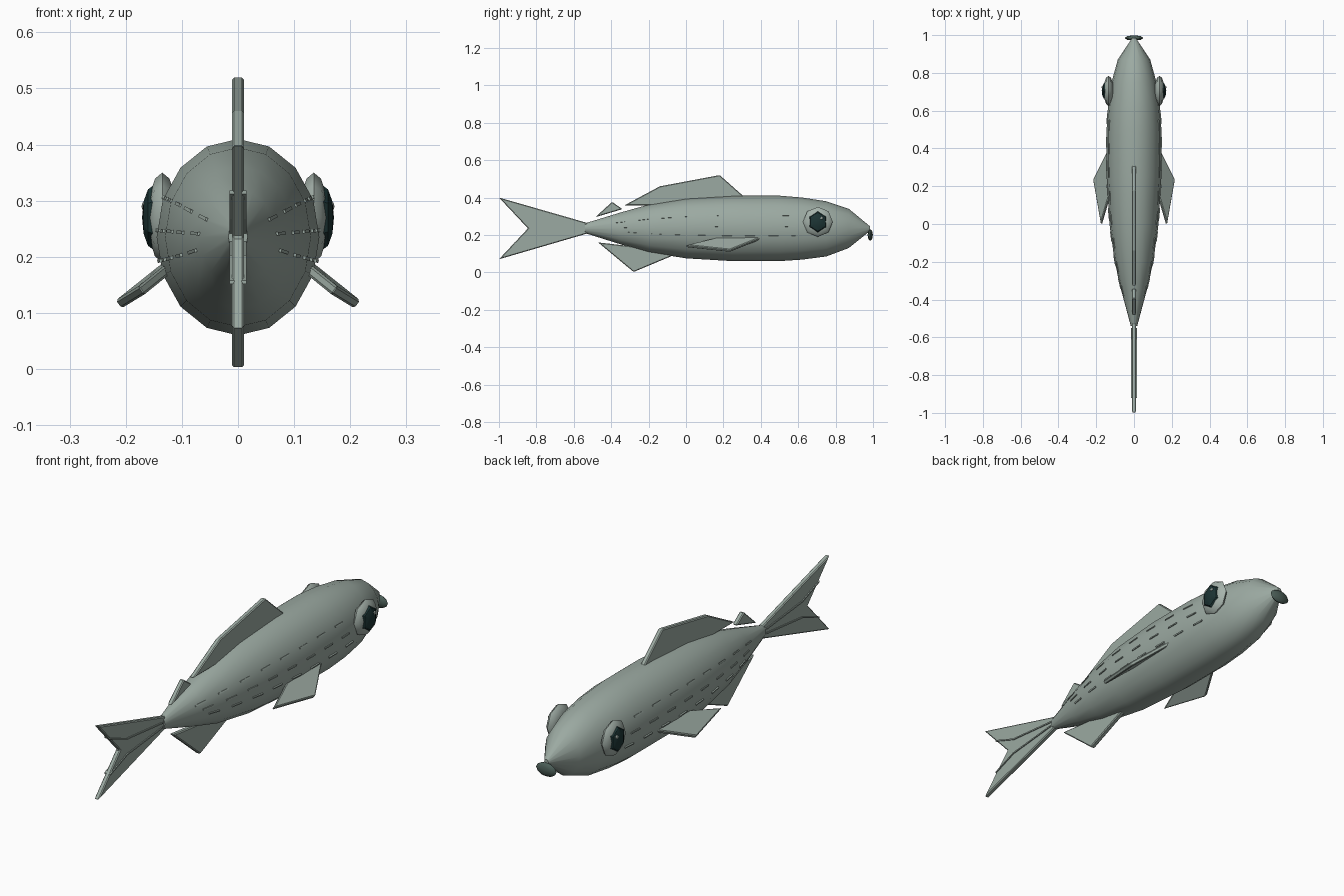
import bpy, bmesh, math
from mathutils import Vector

if "Cube" in bpy.data.objects:
    bpy.data.objects.remove(bpy.data.objects["Cube"])


def material(name, rgb):
    m = bpy.data.materials.new(name)
    m.use_nodes = True
    m.diffuse_color = (*rgb, 1)
    m.node_tree.nodes["Principled BSDF"].inputs["Base Color"].default_value = (*rgb, 1)
    return m


SKIN = material("grey green skin", (0.33, 0.40, 0.36))
FIN = material("grey green fin", (0.33, 0.40, 0.36))
EYE = material("pale eye", (0.38, 0.45, 0.41))
PUPIL = material("dark teal pupil", (0.012, 0.035, 0.035))
LIP = material("dark lip", (0.07, 0.11, 0.095))
GLINT = material("eye glint", (0.5, 0.58, 0.54))


def finish(name, bm, mat, angle=None, bevel=0):
    bmesh.ops.recalc_face_normals(bm, faces=bm.faces)
    mesh = bpy.data.meshes.new(name)
    bm.to_mesh(mesh)
    bm.free()
    mesh.materials.append(mat)
    ob = bpy.data.objects.new(name, mesh)
    bpy.context.collection.objects.link(ob)
    if bevel:
        mod = ob.modifiers.new("bevel", 'BEVEL')
        mod.width, mod.segments = bevel, 1
    if angle:
        bpy.ops.object.select_all(action='DESELECT')
        ob.select_set(True)
        bpy.context.view_layer.objects.active = ob
        bpy.ops.object.shade_smooth_by_angle(angle=math.radians(angle))
    return ob


def plate(name, points, thickness, normal=(1, 0, 0), mat=FIN, bevel=0.004):
    """Extrude an outline symmetrically along its normal."""
    bm = bmesh.new()
    n = Vector(normal).normalized() * thickness
    face = bm.faces.new([bm.verts.new(Vector(p) - n / 2) for p in points])
    top = bmesh.ops.extrude_face_region(bm, geom=[face])["geom"]
    bmesh.ops.translate(bm, vec=n, verts=[v for v in top if isinstance(v, bmesh.types.BMVert)])
    return finish(name, bm, mat, bevel=bevel)


def ellipsoid(name, centre, size, segs, rings, mat, along_x=True, angle=40):
    bm = bmesh.new()
    bmesh.ops.create_uvsphere(bm, u_segments=segs, v_segments=rings, radius=1)
    for v in bm.verts:
        p = Vector((v.co.z, v.co.x, v.co.y)) if along_x else v.co.copy()
        v.co = Vector(centre) + Vector([a * b for a, b in zip(p, size)])
    return finish(name, bm, mat, angle)


# Body stations: y, half width, bottom, top
STATIONS = [(-0.54, 0.017, 0.21, 0.262), (-0.35, 0.068, 0.15, 0.32),
            (-0.2, 0.102, 0.107, 0.362), (0, 0.13, 0.075, 0.395),
            (0.25, 0.145, 0.06, 0.41), (0.5, 0.145, 0.06, 0.41),
            (0.62, 0.138, 0.068, 0.4), (0.75, 0.119, 0.085, 0.38),
            (0.87, 0.086, 0.13, 0.34), (0.985, 0.01, 0.222, 0.245)]


def surface(y, angle):
    """Point on the body at a station y and an angle above the side."""
    for a, b in zip(STATIONS, STATIONS[1:]):
        if a[0] <= y <= b[0]:
            t = (y - a[0]) / (b[0] - a[0])
            w, lo, hi = (p + (q - p) * t for p, q in zip(a[1:], b[1:]))
            return Vector((w * math.cos(angle), y, (lo + hi) / 2 + (hi - lo) / 2 * math.sin(angle)))


# Body
SIDES = 16
bm = bmesh.new()
rings = [[bm.verts.new(surface(s[0], math.tau * i / SIDES)) for i in range(SIDES)] for s in STATIONS]
for a, b in zip(rings, rings[1:]):
    for i in range(SIDES):
        j = (i + 1) % SIDES
        bm.faces.new((a[i], a[j], b[j], b[i]))
bm.faces.new(rings[0])
bm.faces.new(rings[-1])
finish("body", bm, SKIN, 50)

# Upright fins, outlines in y and z
FINS = {
    "dorsal_fin": [(-0.33, 0.358), (-0.14, 0.46), (0.18, 0.52), (0.31, 0.405), (0, 0.36)],
    "rear_back_fin": [(-0.485, 0.295), (-0.395, 0.377), (-0.34, 0.338)],
    "belly_fin": [(-0.47, 0.16), (-0.28, 0.002), (-0.07, 0.09), (-0.25, 0.135)],
    "tail_fin": [(-0.52, 0.262), (-1, 0.4), (-0.845, 0.235), (-1, 0.07), (-0.52, 0.21)],
}
for name, outline in FINS.items():
    plate(name, [(0, y, z) for y, z in outline], 0.022)

for side, s in (("left", 1), ("right", -1)):
    # Side fin
    pts = [Vector((s * x, y, z)) for x, y, z in
           ((0.125, 0.41, 0.185), (0.213, 0.235, 0.115), (0.172, 0, 0.14), (0.125, 0.16, 0.178))]
    plate(side + "_side_fin", pts, 0.018, (pts[1] - pts[0]).cross(pts[3] - pts[0]))

    # Eye
    ellipsoid(side + "_eye", (s * 0.135, 0.705, 0.27), (0.026, 0.08, 0.08), 8, 6, EYE)
    ellipsoid(side + "_pupil", (s * 0.15, 0.705, 0.27), (0.021, 0.053, 0.058), 6, 6, PUPIL, angle=20)
    ellipsoid(side + "_eye_glint", (s * 0.166, 0.725, 0.29), (0.006, 0.009, 0.009), 6, 4, GLINT)

    # Tail rays, raised on both faces of the tail
    for label, up in (("upper", 1), ("lower", -1)):
        path = [(-0.55, 0.01), (-0.8, 0.035), (-0.92, 0.08)]
        edge = [(s * 0.011, y, 0.235 + up * (h + 0.003)) for y, h in path]
        back = [(s * 0.011, y, 0.235 + up * (h - 0.003)) for y, h in reversed(path)]
        plate(f"{side}_{label}_tail_ray", edge + back, 0.009, bevel=0)

    # Scale marks in rows along the flank
    for row, deg in enumerate((24, 4, -14)):
        for k in range(8):
            y = -0.38 + k * 0.125 + row * 0.035
            a = math.radians(deg)
            out = Vector((math.cos(a), 0, math.sin(a)))
            up = Vector((-out.z, 0, out.x)) * 0.003
            p, q = surface(y, a), surface(y + 0.055, a)
            quad = [p + up, q + up, q - up, p - up]
            flip = Vector((s, 1, 1))
            plate(f"{side}_scale_mark_{row}_{k}", [v * flip for v in quad], 0.006,
                  out * flip, SKIN, bevel=0)

# Mouth
ellipsoid("mouth", (0, 0.985, 0.2), (0.05, 0.014, 0.03), 8, 6, LIP, along_x=False)
